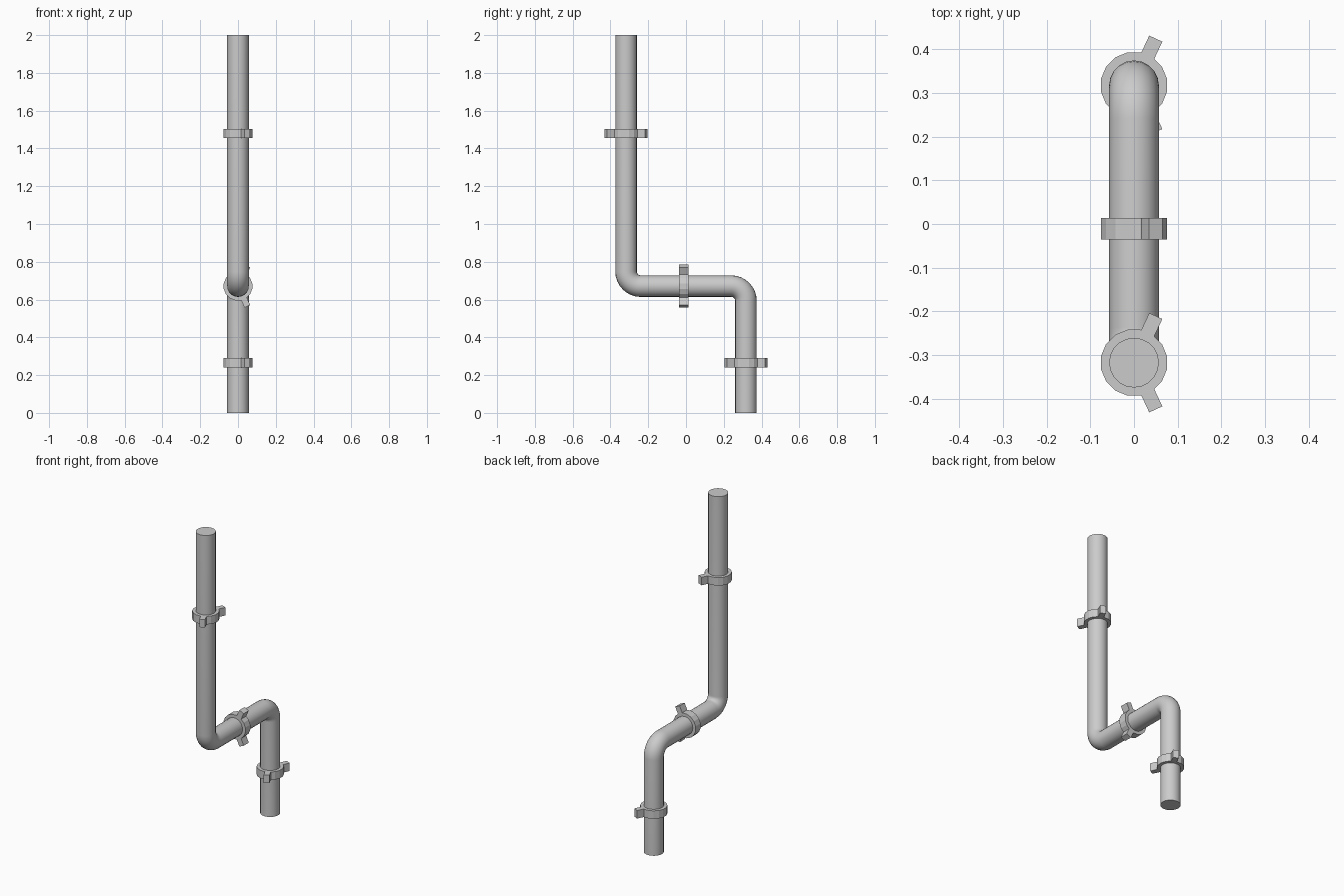
import bpy, bmesh, math
from mathutils import Matrix

if "Cube" in bpy.data.objects:
    bpy.data.objects.remove(bpy.data.objects["Cube"])

R_PIPE, R_BEND = 0.057, 0.078
Y, Z_MID = 0.3175, 0.671


def arc(cy, cz, a0, a1, steps=8):
    """Centreline points of one elbow in the YZ plane."""
    out = []
    for i in range(steps + 1):
        a = math.radians(a0 + (a1 - a0) * i / steps)
        out.append((0, cy + R_BEND * math.cos(a), cz + R_BEND * math.sin(a)))
    return out


# Pipe: one swept round section with two elbows
path = [(0, Y, 0)]
path += arc(Y - R_BEND, Z_MID - R_BEND, 0, 90)
path += arc(-Y + R_BEND, Z_MID + R_BEND, 270, 180)
path += [(0, -Y, 2)]
curve = bpy.data.curves.new("pipe", 'CURVE')
curve.dimensions = '3D'
curve.bevel_depth = R_PIPE
curve.bevel_resolution = 8
curve.use_fill_caps = True
spline = curve.splines.new('POLY')
spline.points.add(len(path) - 1)
for p, co in zip(spline.points, path):
    p.co = (*co, 1)
pipe = bpy.data.objects.new("pipe", curve)
bpy.context.collection.objects.link(pipe)
bpy.context.view_layer.objects.active = pipe
pipe.select_set(True)
bpy.ops.object.convert(target='MESH')
bpy.ops.object.shade_smooth_by_angle(angle=math.radians(35))


def clamp(name, loc, tilt=0):
    """Sixteen-sided pipe collar with two slanted fixing lugs."""
    bm = bmesh.new()
    n, h = 16, 0.025
    rings = []
    for r, z in ((0.077, -h), (0.077, h), (0.056, h), (0.056, -h)):
        rings.append([bm.verts.new((r * math.cos((i + .5) * math.tau / n),
                                    r * math.sin((i + .5) * math.tau / n), z))
                      for i in range(n)])
    for k in range(4):
        a, b = rings[k], rings[(k + 1) % 4]
        for i in range(n):
            j = (i + 1) % n
            bm.faces.new((a[i], a[j], b[j], b[i]))
    # Lugs
    for ang in (65, -65):
        m = (Matrix.Rotation(math.radians(ang), 4, 'Z')
             @ Matrix.Translation((0.0935, 0, 0))
             @ Matrix.Diagonal((0.049, 0.033, 2 * h, 1)))
        bmesh.ops.create_cube(bm, size=1, matrix=m)
    bmesh.ops.recalc_face_normals(bm, faces=bm.faces)
    mesh = bpy.data.meshes.new(name)
    bm.to_mesh(mesh)
    bm.free()
    ob = bpy.data.objects.new(name, mesh)
    ob.location = loc
    ob.rotation_euler.x = tilt
    bpy.context.collection.objects.link(ob)


# Clamps on the three straight runs
clamp("upper_clamp", (0, -Y, 1.479))
clamp("middle_clamp", (0, -0.011, Z_MID), math.pi / 2)
clamp("lower_clamp", (0, Y, 0.265))
